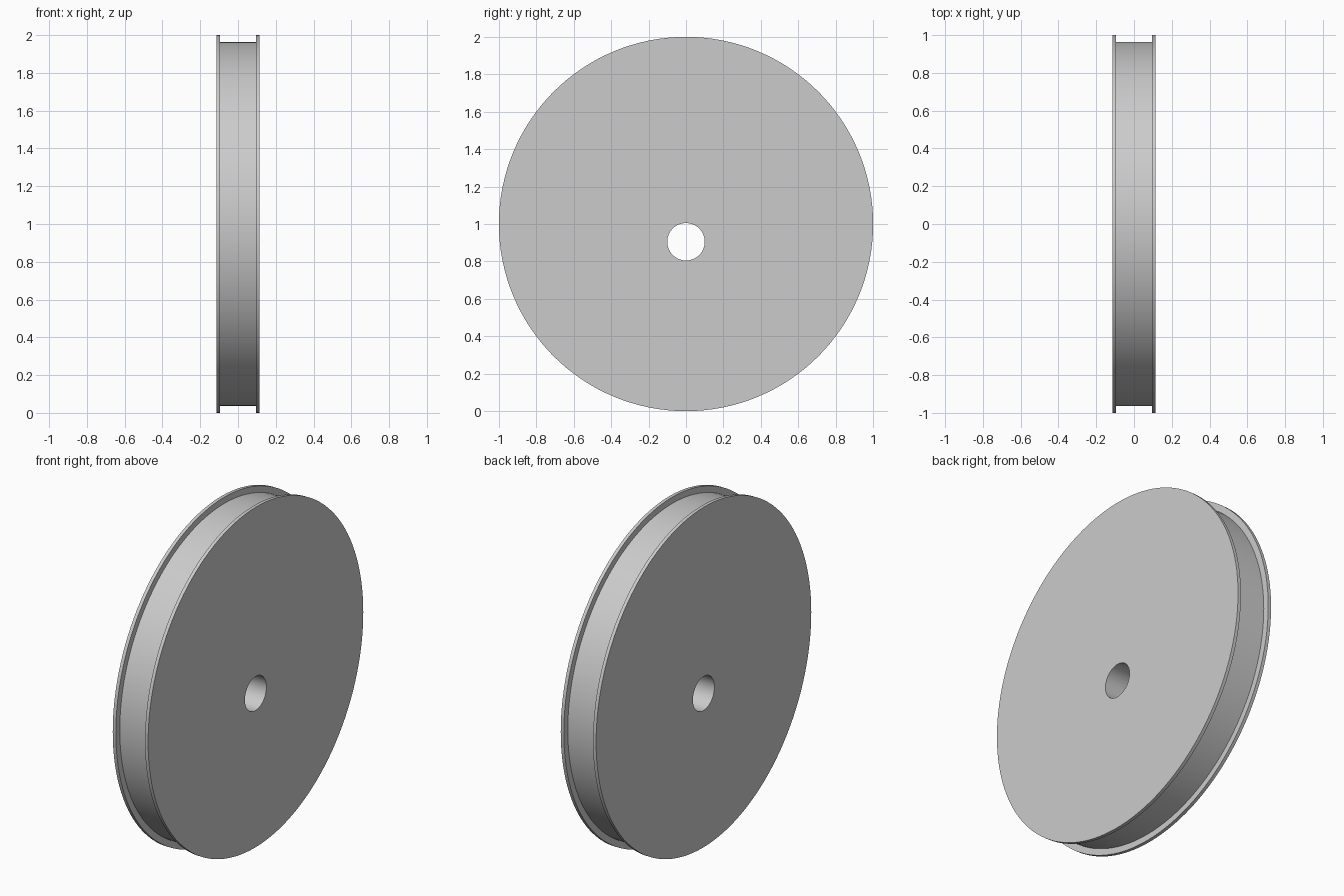
import bpy
import bmesh
from math import sin, cos, tau

cube = bpy.data.objects.get("Cube")
if cube:
    bpy.data.objects.remove(cube, do_unlink=True)

SEGMENTS = 128
RIM, DRUM, BORE = 1.0, 0.963, 0.1
OUTER, INNER = 0.115, 0.095        # flange half-widths along the axle
CENTRE, BORE_CENTRE = 1.0, 0.905   # the bore sits off-centre

# Plain grey metal
grey = bpy.data.materials.new("grey")
grey.use_nodes = True
colour = (0.6, 0.6, 0.6, 1)
grey.diffuse_color = colour
grey.node_tree.nodes["Principled BSDF"].inputs["Base Color"].default_value = colour

# Closed section: flange, groove, flange, bore, as (x, radius, centre height)
section = [
    (-OUTER, RIM, CENTRE), (-INNER, RIM, CENTRE),
    (-INNER, DRUM, CENTRE), (INNER, DRUM, CENTRE),
    (INNER, RIM, CENTRE), (OUTER, RIM, CENTRE),
    (OUTER, BORE, BORE_CENTRE), (-OUTER, BORE, BORE_CENTRE),
]

bm = bmesh.new()
angles = [tau * i / SEGMENTS for i in range(SEGMENTS)]
rings = [[bm.verts.new((x, r * cos(a), z + r * sin(a))) for a in angles]
         for x, r, z in section]

# Join each ring to the next, the last back to the first
for k, ring in enumerate(rings):
    following = rings[(k + 1) % len(rings)]
    for i in range(SEGMENTS):
        j = (i + 1) % SEGMENTS
        bm.faces.new((ring[i], ring[j], following[j], following[i]))
bmesh.ops.recalc_face_normals(bm, faces=bm.faces)

mesh = bpy.data.meshes.new("eccentric_wheel")
bm.to_mesh(mesh)
bm.free()
mesh.materials.append(grey)
wheel = bpy.data.objects.new("eccentric_wheel", mesh)
bpy.context.collection.objects.link(wheel)

# Smooth round walls, sharp rims
bpy.ops.object.select_all(action='DESELECT')
wheel.select_set(True)
bpy.context.view_layer.objects.active = wheel
bpy.ops.object.shade_smooth_by_angle()
